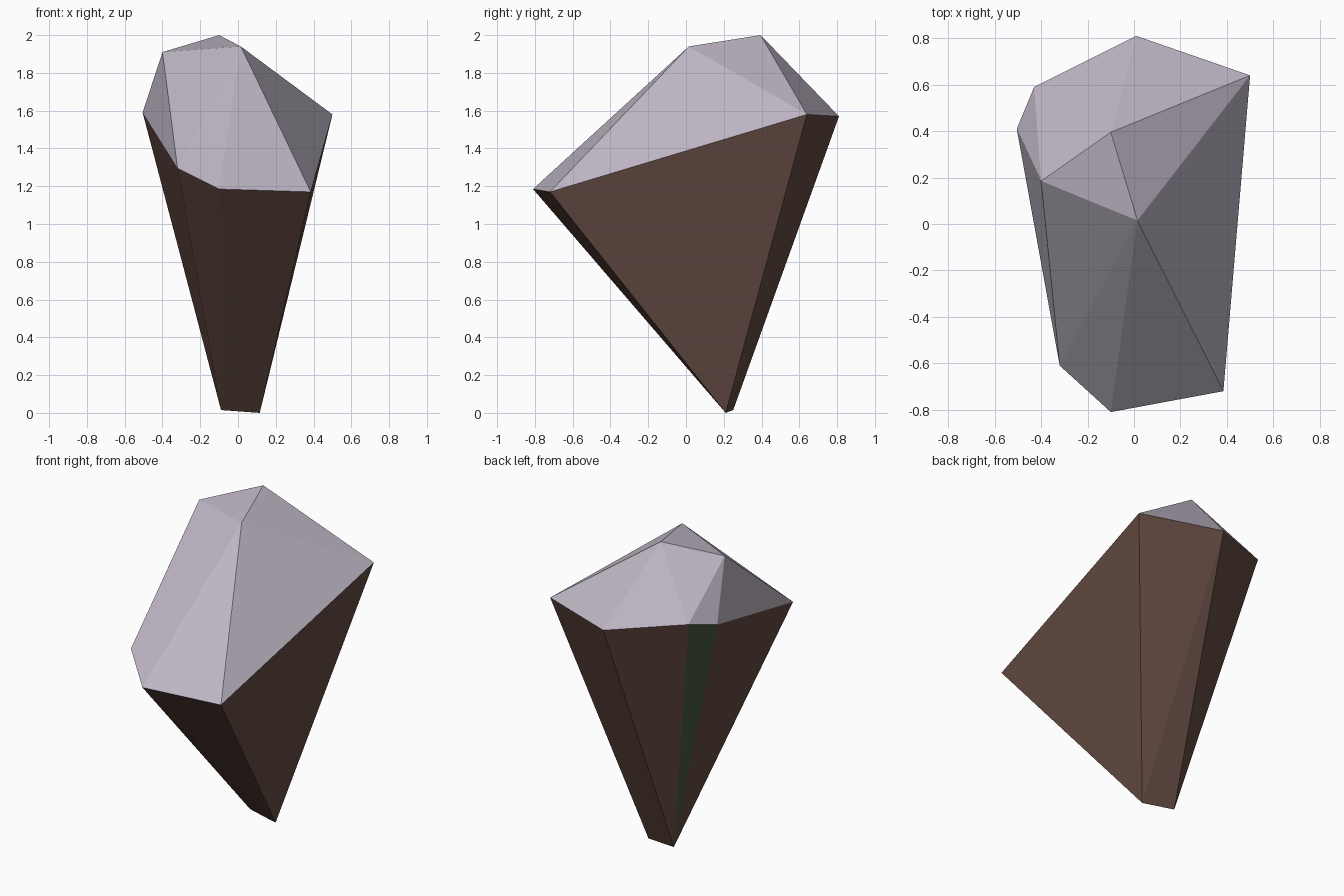
import bpy
import bmesh

if "Cube" in bpy.data.objects:
    bpy.data.objects.remove(bpy.data.objects["Cube"])


def material(name, color):
    m = bpy.data.materials.new(name)
    m.diffuse_color = (*color, 1.0)
    m.use_nodes = True
    m.node_tree.nodes["Principled BSDF"].inputs["Base Color"].default_value = m.diffuse_color
    return m


lilac = material("pale lilac", (0.515, 0.468, 0.552))
brown = material("dark brown", (0.127, 0.069, 0.054))
green = material("moss green", (0.069, 0.107, 0.054))

# Corners of the rim (counter-clockwise from the back), crown and tip
rim = [(0.01, 0.81, 1.57), (-0.43, 0.59, 1.64), (-0.505, 0.41, 1.59),
       (-0.32, -0.61, 1.295), (-0.10, -0.81, 1.185), (0.385, -0.72, 1.17),
       (0.50, 0.64, 1.58)]
crown = [(-0.10, 0.395, 2.0), (-0.40, 0.185, 1.91), (0.015, 0.015, 1.94)]
tip = [(-0.09, 0.25, 0.015), (0.115, 0.21, 0.0)]

bm = bmesh.new()
R = [bm.verts.new(p) for p in rim]
C = [bm.verts.new(p) for p in crown]
T = [bm.verts.new(p) for p in tip]


def face(verts, mat):
    bm.faces.new(verts).material_index = mat


# Crown cap, then a fan of rim edges around each crown corner
face(C, 0)
for c, edges in ((0, (6, 0)), (1, (1, 2)), (2, (3, 4, 5))):
    for i in edges:
        face((R[i], R[(i + 1) % 7], C[c]), 0)
for i, a, b in ((1, 1, 0), (3, 2, 1), (6, 0, 2)):
    face((R[i], C[a], C[b]), 0)

# Tapered underside: a fan to the left tip corner, with one green face
for i in range(4):
    face((R[i + 1], R[i], T[0]), 2 if i == 1 else 1)

# Front, right and back of the underside around the tip edge
face((R[4], T[0], T[1]), 1)
face((R[4], T[1], R[5]), 1)
face((R[5], T[1], R[6]), 1)
face((R[6], T[1], R[0]), 1)
face((R[0], T[1], T[0]), 1)

bmesh.ops.recalc_face_normals(bm, faces=bm.faces[:])
mesh = bpy.data.meshes.new("faceted_rock")
bm.to_mesh(mesh)
bm.free()
for m in (lilac, brown, green):
    mesh.materials.append(m)
rock = bpy.data.objects.new("faceted_rock", mesh)
bpy.context.collection.objects.link(rock)
